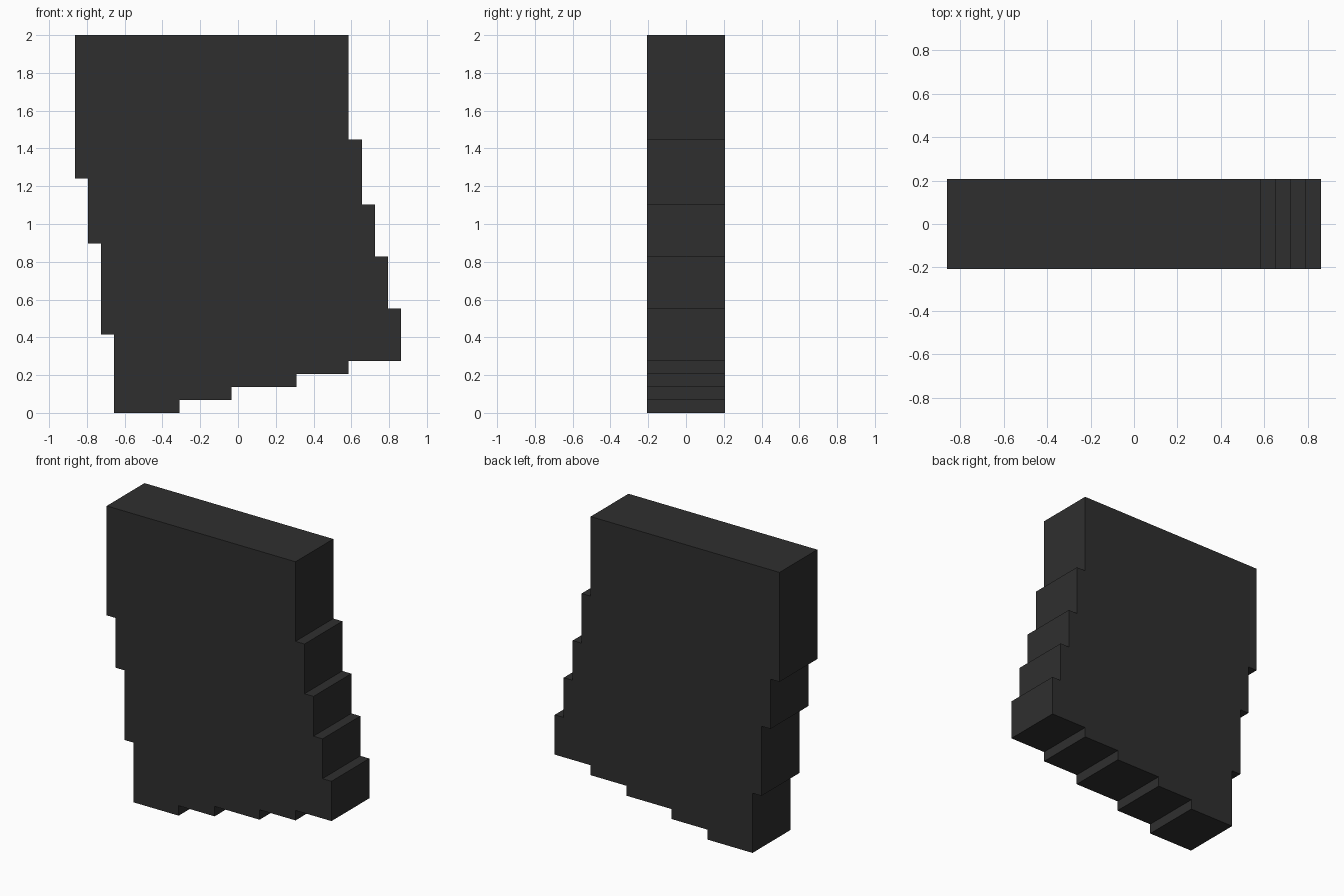
import bpy
import bmesh

if "Cube" in bpy.data.objects:
    bpy.data.objects.remove(bpy.data.objects["Cube"])

U = 2 / 29            # one block
HALF_DEPTH = 3 * U    # slab is six blocks deep

dark = bpy.data.materials.new("charcoal")
dark.diffuse_color = (0.028, 0.028, 0.028, 1)
dark.use_nodes = True
dark.node_tree.nodes["Principled BSDF"].inputs["Base Color"].default_value = dark.diffuse_color

# stepped outline in blocks: (x, z) corners, counter-clockwise seen from the front
outline = [(3, 0), (8, 0), (8, 1), (12, 1), (12, 2), (17, 2), (17, 3), (21, 3),
           (21, 4), (25, 4), (25, 8), (24, 8), (24, 12), (23, 12), (23, 16),
           (22, 16), (22, 21), (21, 21), (21, 29), (0, 29), (0, 18), (1, 18),
           (1, 13), (2, 13), (2, 6), (3, 6)]

# front face, extruded backwards into a solid slab
bm = bmesh.new()
front = bm.faces.new([bm.verts.new(((x - 12.5) * U, -HALF_DEPTH, z * U))
                      for x, z in outline])
result = bmesh.ops.extrude_face_region(bm, geom=[front], use_keep_orig=True)
back = [v for v in result["geom"] if isinstance(v, bmesh.types.BMVert)]
bmesh.ops.translate(bm, verts=back, vec=(0, 2 * HALF_DEPTH, 0))
bmesh.ops.recalc_face_normals(bm, faces=bm.faces)

mesh = bpy.data.meshes.new("stepped_slab")
bm.to_mesh(mesh)
bm.free()
mesh.materials.append(dark)
slab = bpy.data.objects.new("stepped_slab", mesh)
bpy.context.collection.objects.link(slab)
